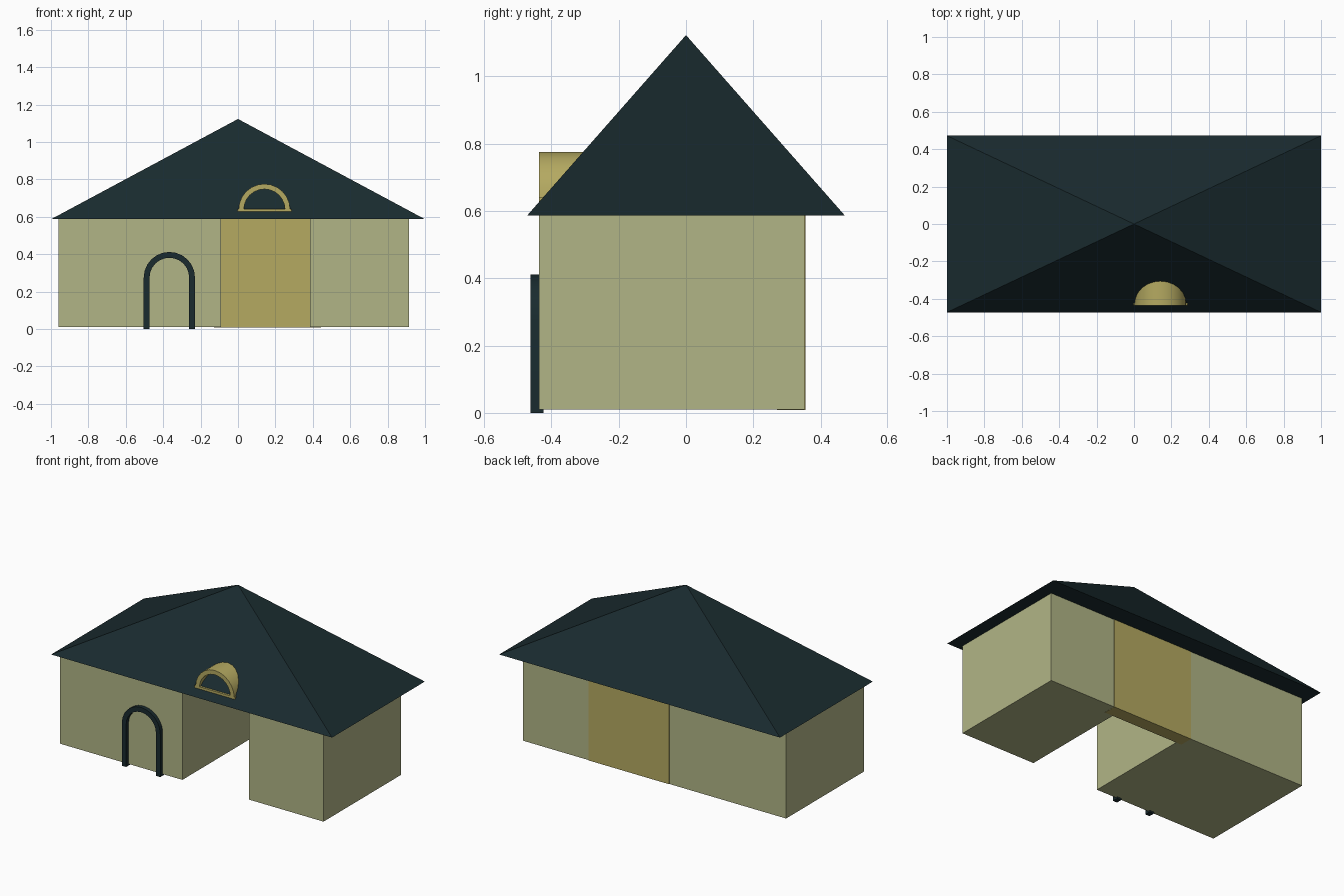
import bpy, bmesh
from math import cos, sin, pi, radians

if "Cube" in bpy.data.objects:
    bpy.data.objects.remove(bpy.data.objects["Cube"])


def material(name, rgb):
    m = bpy.data.materials.new(name)
    m.diffuse_color = (*rgb, 1)
    m.use_nodes = True
    m.node_tree.nodes["Principled BSDF"].inputs["Base Color"].default_value = m.diffuse_color
    return m


WALL = material("plaster", (0.44, 0.46, 0.24))
TAN = material("tan_wood", (0.46, 0.40, 0.12))
DARK = material("dark_slate", (0.010, 0.024, 0.028))


def add_object(name, bm, mat):
    bmesh.ops.recalc_face_normals(bm, faces=bm.faces)
    mesh = bpy.data.meshes.new(name)
    bm.to_mesh(mesh)
    bm.free()
    mesh.materials.append(mat)
    ob = bpy.data.objects.new(name, mesh)
    bpy.context.collection.objects.link(ob)
    return ob


def box(name, x, y, z, mat):
    bm = bmesh.new()
    bmesh.ops.create_cube(bm, size=1)
    for v in bm.verts:
        v.co = [(a + b) / 2 + c * (b - a) for c, (a, b) in zip(v.co, (x, y, z))]
    return add_object(name, bm, mat)


def arch(name, cx, spring, foot, outer, inner, y, mat, steps=12):
    """Band following a half circle, with straight legs when foot < spring."""
    def outline(r):
        pts = [(cx + r * cos(pi * i / steps), spring + r * sin(pi * i / steps))
               for i in range(steps + 1)]
        if foot < spring:
            pts = [(cx + r, foot)] + pts + [(cx - r, foot)]
        return pts
    bm = bmesh.new()
    rings = [[bm.verts.new((px, py, pz)) for px, py, pz in
              ((o[0], y[0], o[1]), (i[0], y[0], i[1]),
               (i[0], y[1], i[1]), (o[0], y[1], o[1]))]
             for o, i in zip(outline(outer), outline(inner))]
    for a, b in zip(rings, rings[1:]):
        for k in range(4):
            n = (k + 1) % 4
            bm.faces.new((a[k], a[n], b[n], b[k]))
    bm.faces.new(rings[0])
    bm.faces.new(rings[-1])
    ob = add_object(name, bm, mat)
    bpy.ops.object.select_all(action='DESELECT')
    ob.select_set(True)
    bpy.context.view_layer.objects.active = ob
    bpy.ops.object.shade_smooth_by_angle(angle=radians(30))
    return ob


# Two wall blocks and the recessed wall joining them at the back
box("left_block", (-0.96, -0.09), (-0.437, 0.353), (0.01, 0.587), WALL)
box("right_block", (0.385, 0.915), (-0.437, 0.353), (0.01, 0.587), WALL)
box("back_wall", (-0.128, 0.444), (0.27, 0.355), (0.009, 0.587), TAN)

# Hipped pyramid roof
bm = bmesh.new()
base = [bm.verts.new((x, y, 0.587)) for x, y in
        ((-1, -0.472), (1, -0.472), (1, 0.472), (-1, 0.472))]
apex = bm.verts.new((0, 0, 1.123))
bm.faces.new(base)
for i in range(4):
    bm.faces.new((base[i], base[(i + 1) % 4], apex))
add_object("roof", bm, DARK)

# Door surround on the left block
arch("door_arch", -0.367, 0.275, 0.0, 0.137, 0.106, (-0.462, -0.423), DARK)

# Half-round dormer window with its sill
arch("dormer_arch", 0.141, 0.638, 0.638, 0.138, 0.11, (-0.437, -0.28), TAN)
box("dormer_sill", (-0.003, 0.285), (-0.437, -0.422), (0.627, 0.642), TAN)
